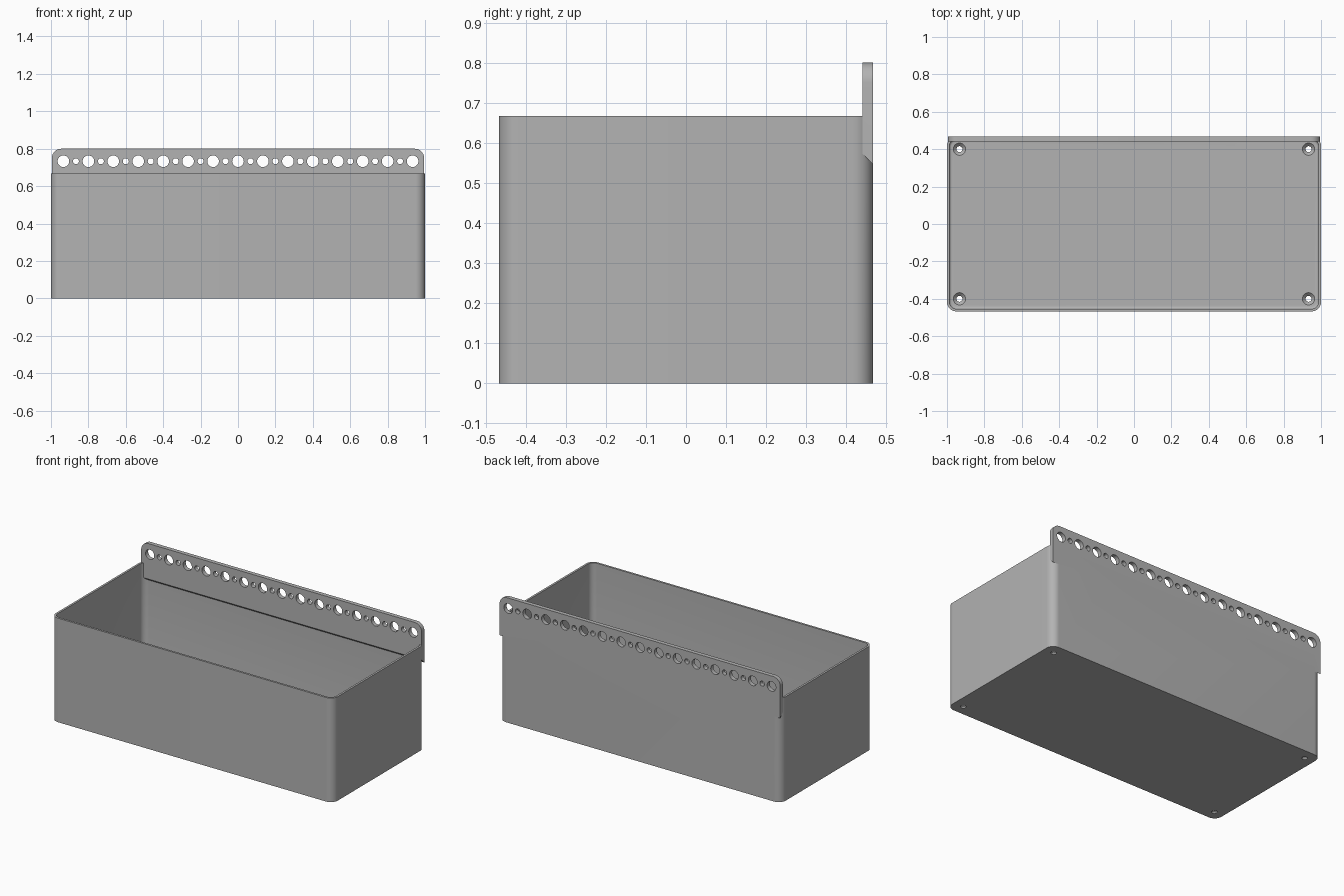
import bpy, bmesh, math
from mathutils import Matrix

cube = bpy.data.objects.get("Cube")
if cube:
    bpy.data.objects.remove(cube, do_unlink=True)

# Overall sizes
HX, HY, HEIGHT = 1.0, 0.467, 0.667
WALL, FLOOR, RADIUS = 0.0133, 0.0267, 0.05
RAIL, RAIL_TOP, RAIL_BASE = 0.0267, 0.8, 0.546
PITCH = 2 / 15
HOLE_Z = 0.733

grey = bpy.data.materials.new("plain grey")
grey.use_nodes = True
colour = (0.45, 0.45, 0.45, 1)
grey.diffuse_color = colour
grey.node_tree.nodes["Principled BSDF"].inputs["Base Color"].default_value = colour


def make_object(name, bm):
    bmesh.ops.recalc_face_normals(bm, faces=bm.faces)
    mesh = bpy.data.meshes.new(name)
    bm.to_mesh(mesh)
    bm.free()
    mesh.materials.append(grey)
    obj = bpy.data.objects.new(name, mesh)
    bpy.context.collection.objects.link(obj)
    return obj


def block(bm, low, high):
    """Axis-aligned box between two corners."""
    size = [b - a for a, b in zip(low, high)]
    mid = [(a + b) / 2 for a, b in zip(low, high)]
    bmesh.ops.create_cube(bm, size=1, matrix=Matrix.Translation(mid) @ Matrix.Diagonal((*size, 1)))


def round_edges(bm, test, radius, segments):
    edges = [e for e in bm.edges if test(e.verts[0].co, e.verts[1].co)]
    bmesh.ops.bevel(bm, geom=edges, offset=radius, segments=segments, profile=0.5, affect='EDGES')


def rounded_box(name, hx, hy, z0, z1, radius, fillet=0):
    bm = bmesh.new()
    block(bm, (-hx, -hy, z0), (hx, hy, z1))
    round_edges(bm, lambda a, b: abs(a.z - b.z) > 0.1, radius, 12)
    if fillet:
        round_edges(bm, lambda a, b: max(a.z, b.z) < z0 + 0.001, fillet, 5)
    return make_object(name, bm)


def combine(target, other, operation):
    """Apply a boolean and discard the second object."""
    mod = target.modifiers.new(operation, 'BOOLEAN')
    mod.object, mod.operation, mod.solver = other, operation, 'EXACT'
    bpy.context.view_layer.objects.active = target
    bpy.ops.object.modifier_apply(modifier=mod.name)
    bpy.data.objects.remove(other, do_unlink=True)


# Open bin with rounded corners and a filleted floor
bin_body = rounded_box("storage_bin", HX, HY, 0, HEIGHT, RADIUS)
cavity = rounded_box("cavity_cutter", HX - WALL, HY - WALL, FLOOR, 1, RADIUS - WALL, 0.013)
combine(bin_body, cavity, 'DIFFERENCE')

# Thick back rail, rounded on top and sloped underneath
bm = bmesh.new()
block(bm, (-0.995, HY - RAIL, RAIL_BASE), (0.995, HY, RAIL_TOP))
for v in bm.verts:
    if v.co.z < HEIGHT and v.co.y < HY - 0.01:
        v.co.z += RAIL
round_edges(bm, lambda a, b: abs(a.y - b.y) > 0.01 and min(a.z, b.z) > HEIGHT, 0.05, 10)
combine(bin_body, make_object("hanging_rail", bm), 'UNION')

# Alternating large and small holes along the rail
bm = bmesh.new()
turn = Matrix.Rotation(math.pi / 2, 4, 'X')
for i in range(29):
    radius = 0.016 if i % 2 else 0.031
    place = Matrix.Translation(((i - 14) * PITCH / 2, HY - RAIL / 2, HOLE_Z)) @ turn
    bmesh.ops.create_cone(bm, cap_ends=True, segments=32, radius1=radius, radius2=radius,
                          depth=0.1, matrix=place)
combine(bin_body, make_object("rail_hole_cutter", bm), 'DIFFERENCE')

# Countersunk screw holes in the floor corners
for name, r_low, r_high, low, high in (("screw_cutter", 0.016, 0.016, -0.05, 0.1),
                                       ("countersink_cutter", 0.014, 0.034, FLOOR - 0.019, FLOOR + 0.001)):
    bm = bmesh.new()
    for x in (-7 * PITCH, 7 * PITCH):
        for y in (-3 * PITCH, 3 * PITCH):
            bmesh.ops.create_cone(bm, cap_ends=True, segments=32, radius1=r_low, radius2=r_high,
                                  depth=high - low, matrix=Matrix.Translation((x, y, (low + high) / 2)))
    combine(bin_body, make_object(name, bm), 'DIFFERENCE')

# Smooth the rounded corners and keep the edges sharp
bpy.ops.object.select_all(action='DESELECT')
bin_body.select_set(True)
bpy.context.view_layer.objects.active = bin_body
bpy.ops.object.shade_smooth_by_angle(angle=math.radians(30))
